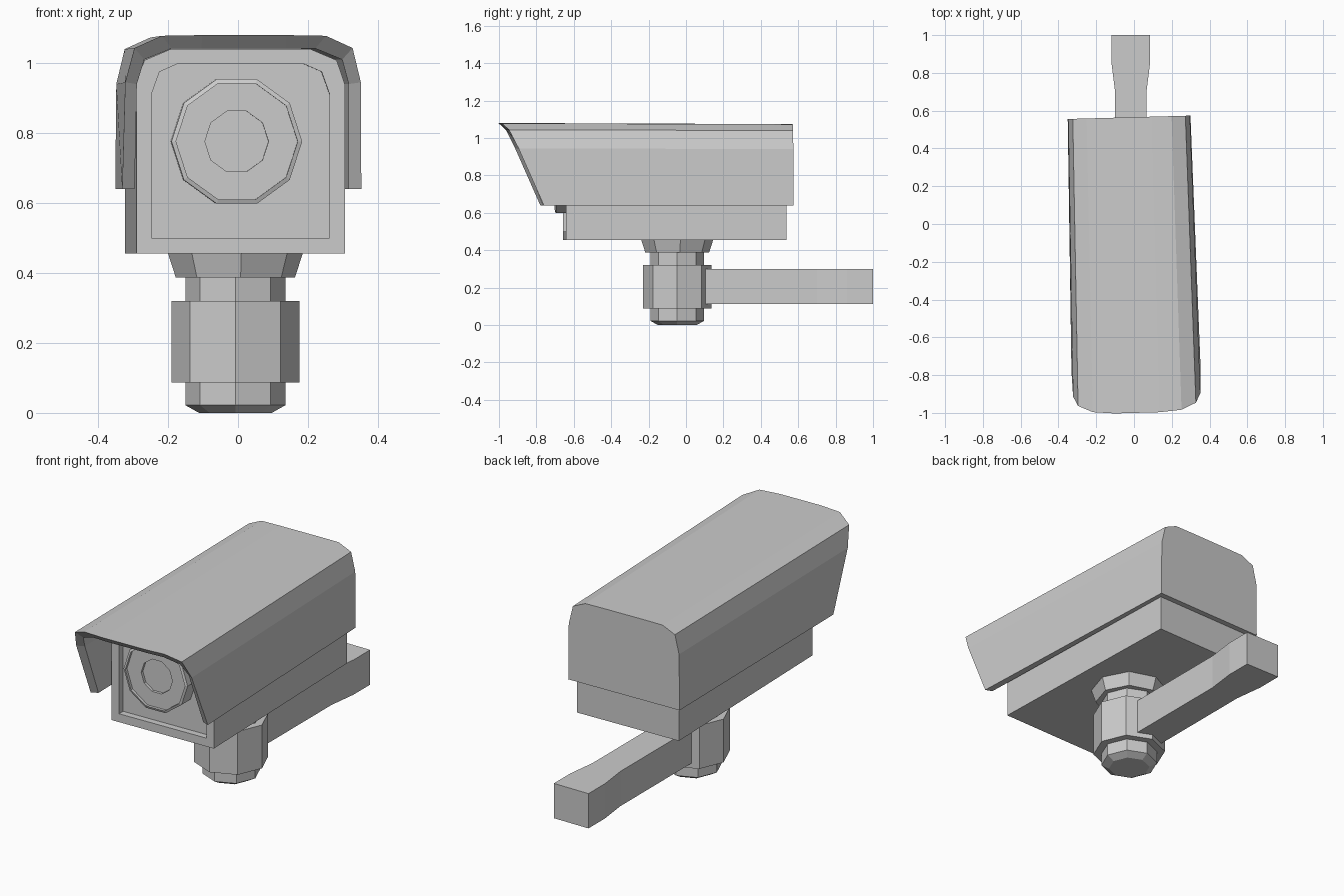
import bpy, bmesh, math
from mathutils import Matrix

if "Cube" in bpy.data.objects:
    bpy.data.objects.remove(bpy.data.objects["Cube"])

# The camera head is yawed slightly relative to its bracket
HEAD = Matrix.Translation((-0.0105, 0, 0)) @ Matrix.Rotation(0.0275, 4, 'Z')


def make(name, bm, matrix=Matrix()):
    bmesh.ops.recalc_face_normals(bm, faces=bm.faces)
    bm.transform(matrix)
    me = bpy.data.meshes.new(name)
    bm.to_mesh(me)
    bm.free()
    ob = bpy.data.objects.new(name, me)
    bpy.context.collection.objects.link(ob)
    return ob


def mirror(half):
    """Left half profile (x, y, z) -> full open loop, left to right."""
    return half + [(-x, y, z) for x, y, z in reversed(half)]


def bridge(bm, a, b, closed=True):
    n = len(a)
    for i in range(n if closed else n - 1):
        j = (i + 1) % n
        bm.faces.new((a[i], a[j], b[j], b[i]))


def loft(name, loops, matrix=Matrix()):
    """Closed solid through successive rings, capped at both ends."""
    bm = bmesh.new()
    rings = [[bm.verts.new(p) for p in loop] for loop in loops]
    for a, b in zip(rings, rings[1:]):
        bridge(bm, a, b)
    bm.faces.new(rings[0])
    bm.faces.new(rings[-1])
    return make(name, bm, matrix)


def lathe(name, profile, sides, matrix, turn=0.0):
    """Faceted solid of revolution about local z from (radius, height) pairs."""
    ang = [turn + 2 * math.pi * i / sides for i in range(sides)]
    return loft(name, [[(r * math.cos(a), r * math.sin(a), z) for a in ang]
                       for r, z in profile], matrix)


# Housing with a recessed front window
def at(y, half):
    return mirror([(x, y, z) for x, z in half])


outer = [(-0.298, 0.455), (-0.298, 0.94), (-0.275, 1.008), (-0.2, 1.04)]
window = [(-0.255, 0.5), (-0.255, 0.91), (-0.232, 0.975), (-0.18, 0.998)]
loft("housing", [at(0.53, outer), at(-0.65, outer), at(-0.65, window),
                 at(-0.615, window)], HEAD)

# Lens barrel with stepped glass
lens_frame = HEAD @ Matrix.Translation((-0.012, 0, 0.776)) @ Matrix.Rotation(math.pi / 2, 4, 'X')
lathe("lens", [(0.187, 0.61), (0.187, 0.695), (0.174, 0.70), (0.174, 0.685),
               (0.091, 0.685), (0.091, 0.67)], 10, lens_frame)

# Sun hood: open shell with slanted front and closed back
bm = bmesh.new()
loops = [mirror(h) for h in (
    [(-0.342, -0.77, 0.64), (-0.337, -0.905, 0.945), (-0.312, -0.955, 1.043), (-0.235, -0.99, 1.078), (-0.12, -1.0, 1.08)],
    [(-0.325, 0.565, 0.64), (-0.322, 0.565, 0.94), (-0.298, 0.565, 1.04), (-0.225, 0.565, 1.073), (-0.12, 0.565, 1.074)],
    [(-0.306, -0.755, 0.64), (-0.303, -0.88, 0.94), (-0.283, -0.925, 1.01), (-0.205, -0.955, 1.042), (-0.12, -0.96, 1.042)],
    [(-0.302, 0.535, 0.64), (-0.301, 0.535, 0.94), (-0.28, 0.535, 1.01), (-0.203, 0.535, 1.042), (-0.12, 0.535, 1.042)])]
of, ob, nf, nb = [[bm.verts.new(p) for p in loop] for loop in loops]
bridge(bm, of, ob, False)
bridge(bm, nf, nb, False)
bridge(bm, of, nf, False)
for k in (0, -1):
    bm.faces.new((of[k], ob[k], nb[k], nf[k]))
bm.faces.new(ob)
bm.faces.new(nb)
bm.faces.new((ob[0], ob[-1], nb[-1], nb[0]))
make("sun_hood", bm, HEAD)

# Swivel post, clamp collar and mounting flange
post = Matrix.Translation((-0.0075, -0.047, 0))
lathe("post", [(0.104, 0), (0.143, 0.022), (0.143, 0.40)], 8, post)
lathe("clamp_collar", [(0.183, 0.087), (0.183, 0.32)], 8, post)
lathe("mount_flange", [(0.171, 0.387), (0.194, 0.458)], 8, post, math.radians(5))

# Wall arm, flaring at its far end
arm = [(0.04, 0.083), (0.70, 0.083), (0.86, 0.103), (1.0, 0.103)]
loft("wall_arm", [[(-0.017 + sx * w, y, z) for sx, z in
                   ((-1, 0.113), (1, 0.113), (1, 0.3), (-1, 0.3))]
                  for y, w in arm])
